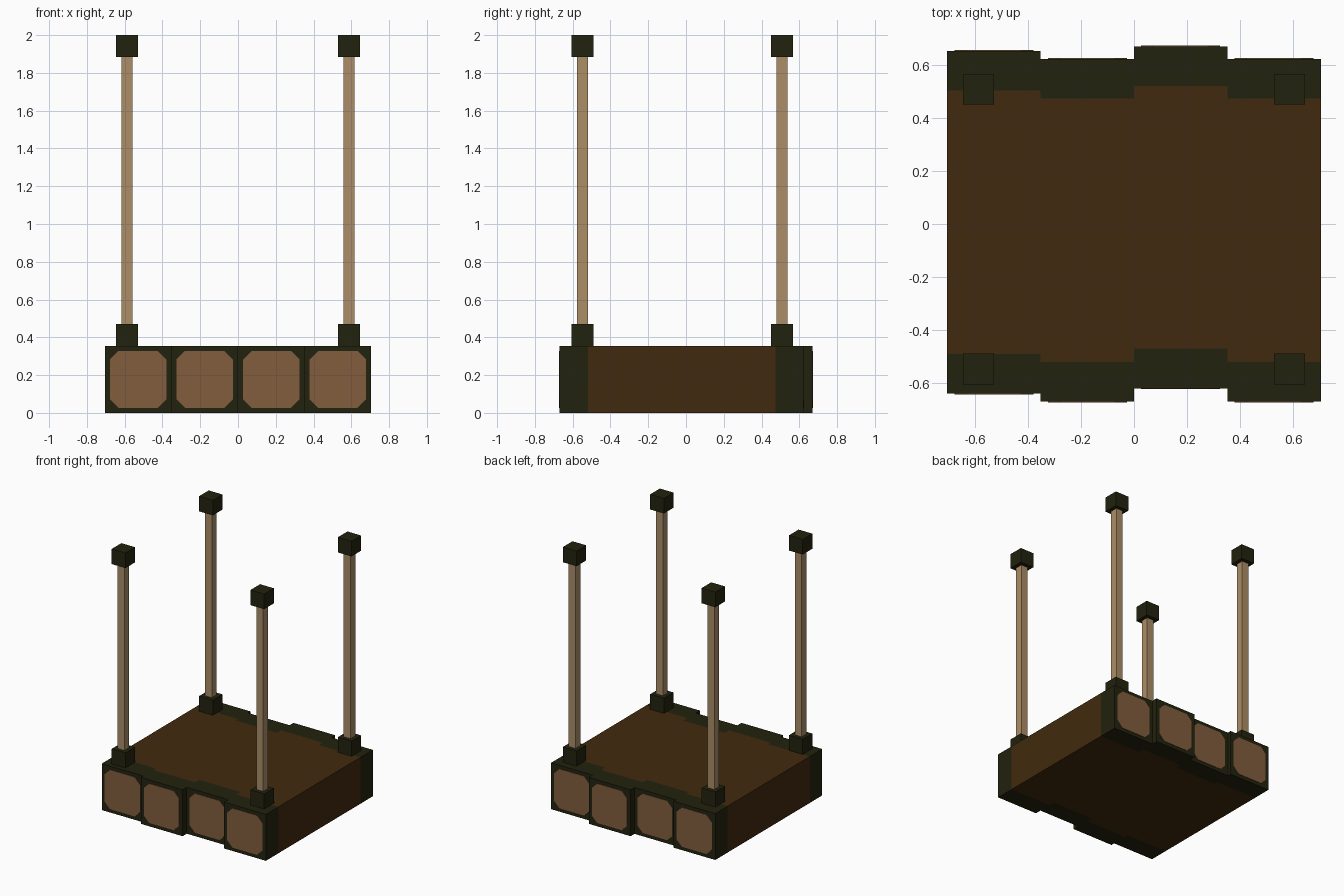
import bpy
import bmesh
from mathutils import Vector

cube = bpy.data.objects.get("Cube")
if cube:
    bpy.data.objects.remove(cube, do_unlink=True)


def material(name, rgb):
    mat = bpy.data.materials.new(name)
    mat.use_nodes = True
    color = (*rgb, 1)
    mat.diffuse_color = color
    bsdf = next(n for n in mat.node_tree.nodes if n.type == "BSDF_PRINCIPLED")
    bsdf.inputs["Base Color"].default_value = color
    return mat


dark = material("dark olive", (0.016, 0.016, 0.0047))
brown = material("brown wood", (0.053, 0.023, 0.0044))
tan = material("cut wood", (0.22, 0.109, 0.048))
pale = material("pale wood", (0.41, 0.27, 0.137))


def finish(name, bm, mats):
    bmesh.ops.recalc_face_normals(bm, faces=bm.faces)
    mesh = bpy.data.meshes.new(name)
    bm.to_mesh(mesh)
    bm.free()
    for mat in mats:
        mesh.materials.append(mat)
    obj = bpy.data.objects.new(name, mesh)
    bpy.context.collection.objects.link(obj)
    return obj


def box(low, high):
    low, high = Vector(low), Vector(high)
    bm = bmesh.new()
    bmesh.ops.create_cube(bm, size=1)
    bmesh.ops.scale(bm, vec=high - low, verts=bm.verts)
    bmesh.ops.translate(bm, vec=(low + high) / 2, verts=bm.verts)
    return bm


WIDTH, HEIGHT, BAND = 0.3525, 0.355, 0.15


# Beam with dark painted bands at both ends
def beam(number, x, front, back):
    bm = box((x, front, 0), (x + WIDTH, back, HEIGHT))
    inner_front, inner_back = front + BAND, back - BAND
    for y in (inner_front, inner_back):
        geom = bm.verts[:] + bm.edges[:] + bm.faces[:]
        bmesh.ops.bisect_plane(bm, geom=geom, plane_co=(0, y, 0), plane_no=(0, 1, 0))
    for face in bm.faces:
        y = face.calc_center_median().y
        face.material_index = int(inner_front < y < inner_back)
    finish(f"beam_{number}", bm, [dark, brown])


# Thin cut-wood plate with clipped corners
def end_plate(name, x, y, outward):
    half_x, half_z, clip = WIDTH / 2 - 0.027, HEIGHT / 2 - 0.027, 0.045
    bm = bmesh.new()
    verts = []
    for sx, sz in ((1, 1), (-1, 1), (-1, -1), (1, -1)):
        pair = [(half_x, half_z - clip), (half_x - clip, half_z)]
        if sx != sz:
            pair.reverse()
        for px, pz in pair:
            verts.append(bm.verts.new((x + sx * px, y, HEIGHT / 2 + sz * pz)))
    face = bm.faces.new(verts)
    extruded = bmesh.ops.extrude_face_region(bm, geom=[face])["geom"]
    moved = [v for v in extruded if isinstance(v, bmesh.types.BMVert)]
    bmesh.ops.translate(bm, vec=(0, outward * 0.003, 0), verts=moved)
    finish(name, bm, [tan])


ends = [(-0.64, 0.653), (-0.67, 0.623), (-0.62, 0.67), (-0.67, 0.623)]
for i, (front, back) in enumerate(ends):
    x = (i - 2) * WIDTH
    beam(i + 1, x, front, back)
    end_plate(f"front_end_{i + 1}", x + WIDTH / 2, front, -1)
    end_plate(f"back_end_{i + 1}", x + WIDTH / 2, back, 1)


# Corner posts with square foot and cap
def block(name, x, y, half, bottom, top, mat):
    finish(name, box((x - half, y - half, bottom), (x + half, y + half, top)), [mat])


for side, x in (("right", -0.587), ("left", 0.587)):
    for depth, y in (("front", -0.547), ("back", 0.509)):
        label = f"{depth}_{side}"
        block(f"{label}_foot", x, y, 0.058, HEIGHT, 0.471, dark)
        block(f"{label}_post", x, y, 0.029, 0.471, 1.884, pale)
        block(f"{label}_cap", x, y, 0.058, 1.884, 2, dark)
